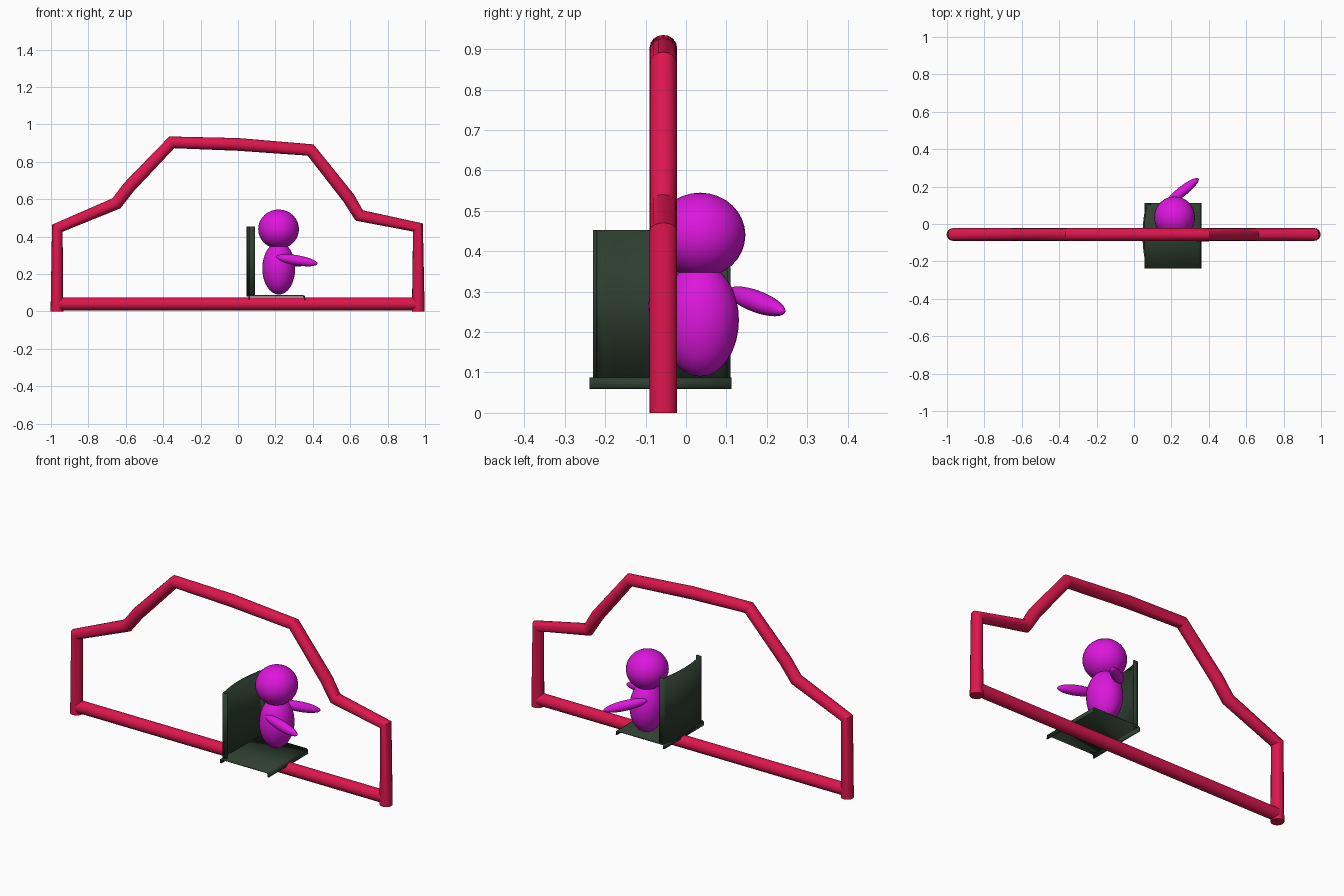
import bpy, bmesh
from math import radians
from mathutils import Vector

if "Cube" in bpy.data.objects:
    bpy.data.objects.remove(bpy.data.objects["Cube"])


def material(name, rgb):
    m = bpy.data.materials.new(name)
    m.diffuse_color = (*rgb, 1)
    m.use_nodes = True
    m.node_tree.nodes["Principled BSDF"].inputs["Base Color"].default_value = m.diffuse_color
    return m


RED = material("crimson", (0.72, 0.008, 0.075))
GREEN = material("dark_green", (0.028, 0.05, 0.03))
PINK = material("magenta", (0.72, 0.008, 0.72))


def finish(ob, name, mat, angle=40):
    ob.name = name
    ob.data.materials.append(mat)
    bpy.ops.object.select_all(action='DESELECT')
    bpy.context.view_layer.objects.active = ob
    ob.select_set(True)
    bpy.ops.object.shade_smooth_by_angle(angle=radians(angle))


def tube(name, pts, y, r):
    """Round bar along straight segments in the xz plane."""
    cu = bpy.data.curves.new(name, 'CURVE')
    cu.dimensions = '3D'
    cu.bevel_depth = r
    cu.bevel_resolution = 6
    cu.use_fill_caps = True
    sp = cu.splines.new('POLY')
    sp.points.add(len(pts) - 1)
    for p, (x, z) in zip(sp.points, pts):
        p.co = (x, y, z, 1)
    ob = bpy.data.objects.new(name, cu)
    bpy.context.collection.objects.link(ob)
    bpy.ops.object.select_all(action='DESELECT')
    bpy.context.view_layer.objects.active = ob
    ob.select_set(True)
    bpy.ops.object.convert(target='MESH')
    finish(bpy.context.object, name, RED, 30)


def sheet(name, path, sweep, thick):
    """Thin bent panel: path swept along a vector, then thickened."""
    bm = bmesh.new()
    a = [bm.verts.new(p) for p in path]
    b = [bm.verts.new(Vector(p) + Vector(sweep)) for p in path]
    for i in range(len(path) - 1):
        bm.faces.new((a[i], a[i + 1], b[i + 1], b[i]))
    me = bpy.data.meshes.new(name)
    bm.to_mesh(me)
    bm.free()
    ob = bpy.data.objects.new(name, me)
    bpy.context.collection.objects.link(ob)
    s = ob.modifiers.new("thickness", 'SOLIDIFY')
    s.thickness = thick
    s.offset = 0
    finish(ob, name, GREEN, 30)


def ellipsoid(name, loc, radii, axis=(0, 0, 1)):
    bpy.ops.mesh.primitive_uv_sphere_add(segments=32, ring_count=16, location=loc)
    ob = bpy.context.object
    ob.scale = radii
    ob.rotation_euler = Vector(axis).to_track_quat('Z', 'Y').to_euler()
    finish(ob, name, PINK, 60)


def arm(name, start, end):
    a, b = Vector(start), Vector(end)
    ellipsoid(name, (a + b) / 2, (0.027, 0.027, (b - a).length / 2), b - a)


# car silhouette frame
tube("car_outline", [(-0.968, 0), (-0.966, 0.445), (-0.65, 0.578), (-0.583, 0.665),
                     (-0.354, 0.904), (0, 0.893), (0.388, 0.863), (0.592, 0.606),
                     (0.648, 0.513), (0.962, 0.449), (0.964, 0)], -0.056, 0.034)
tube("floor_bar", [(-0.955, 0.04), (0.955, 0.04)], -0.056, 0.034)

# seat base with turned-down lips at front and back
sheet("seat_base", [(0.06, -0.239, 0.06), (0.06, -0.239, 0.08), (0.066, -0.239, 0.084),
                    (0.346, -0.239, 0.084), (0.354, -0.239, 0.08), (0.357, -0.239, 0.06)],
      (0, 0.351, 0), 0.008)

# curved backrest with forward lips on both sides
half = [(0.092, 0.166), (0.068, 0.166), (0.064, 0.155)]
arc = [(0.05 + 0.014 * (t / 6) ** 2, 0.14 * t / 6) for t in range(6, -7, -1)]
prof = half + arc + [(x, -y) for x, y in reversed(half)]
sheet("seat_back", [(x, y - 0.06, 0.08) for x, y in prof], (0, 0, 0.373), 0.009)

# seated figure
ellipsoid("body", (0.218, 0.035, 0.23), (0.088, 0.096, 0.14))
ellipsoid("head", (0.217, 0.035, 0.44), (0.109, 0.112, 0.105))
arm("front_arm", (0.205, -0.045, 0.292), (0.425, -0.08, 0.255))
arm("back_arm", (0.17, 0.105, 0.302), (0.345, 0.243, 0.25))
